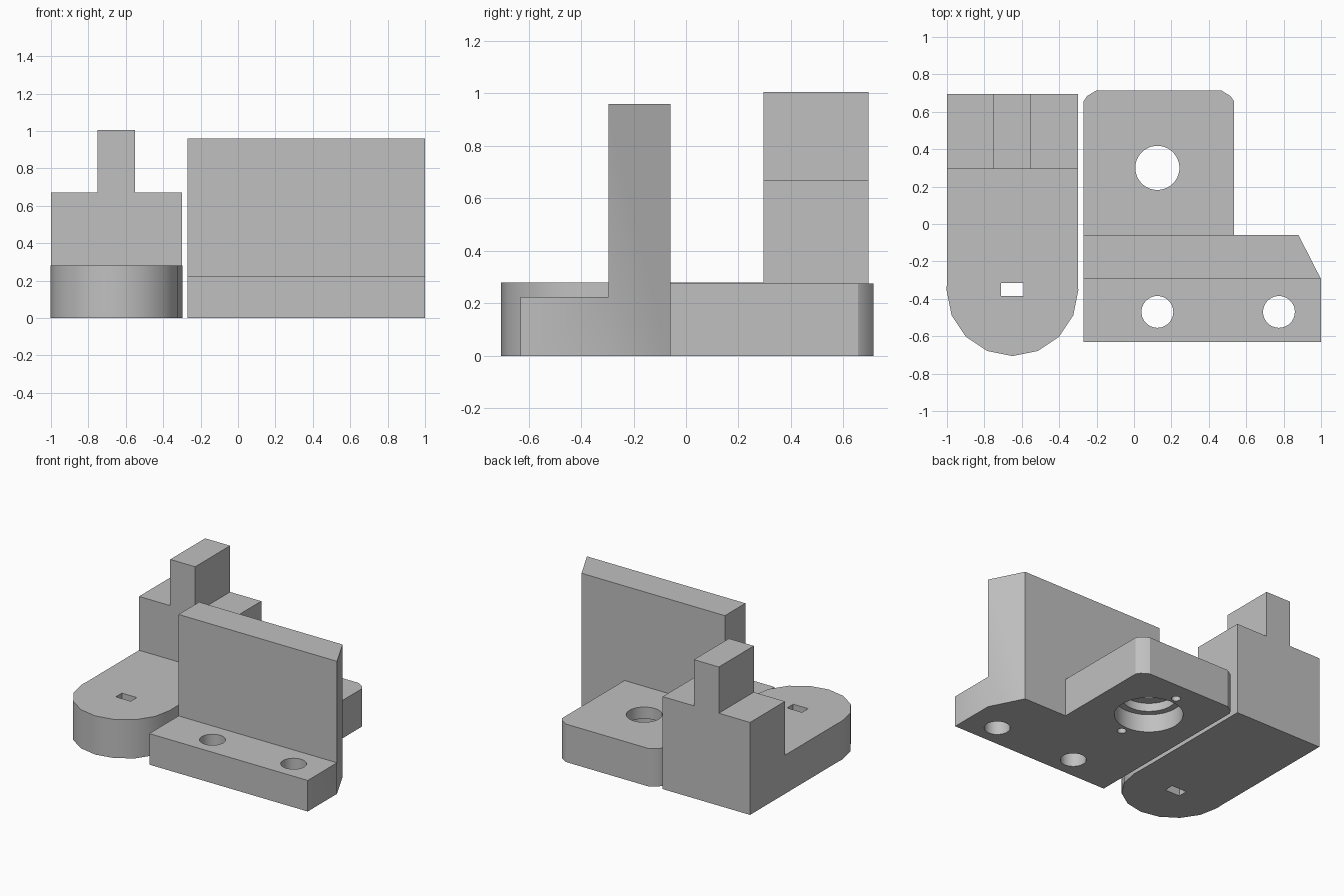
import bpy, bmesh, math

cube = bpy.data.objects.get("Cube")
if cube:
    bpy.data.objects.remove(cube, do_unlink=True)

grey = bpy.data.materials.new("plain grey")
grey.use_nodes = True
colour = (0.53, 0.53, 0.53, 1)
grey.diffuse_color = colour
grey.node_tree.nodes["Principled BSDF"].inputs["Base Color"].default_value = colour


def prism(name, outline, z0, z1):
    """Extrude a counter-clockwise xy outline from z0 to z1."""
    bm = bmesh.new()
    base = bm.faces.new([bm.verts.new((x, y, z0)) for x, y in outline])
    top = bmesh.ops.extrude_face_region(bm, geom=[base])["geom"]
    verts = [v for v in top if isinstance(v, bmesh.types.BMVert)]
    bmesh.ops.translate(bm, verts=verts, vec=(0, 0, z1 - z0))
    bmesh.ops.recalc_face_normals(bm, faces=bm.faces)
    mesh = bpy.data.meshes.new(name)
    bm.to_mesh(mesh)
    bm.free()
    mesh.materials.append(grey)
    ob = bpy.data.objects.new(name, mesh)
    bpy.context.collection.objects.link(ob)
    return ob


def box(name, x0, x1, y0, y1, z0, z1):
    return prism(name, [(x0, y0), (x1, y0), (x1, y1), (x0, y1)], z0, z1)


def cylinder(name, x, y, r, z0, z1, sides=40):
    ring = [(x + r * math.cos(math.tau * i / sides),
             y + r * math.sin(math.tau * i / sides)) for i in range(sides)]
    return prism(name, ring, z0, z1)


def combine(ob, other, operation):
    """Apply a boolean and discard the second solid."""
    other.hide_render = True
    mod = ob.modifiers.new("join", "BOOLEAN")
    mod.operation, mod.object, mod.solver = operation, other, "EXACT"
    bpy.context.view_layer.objects.active = ob
    bpy.ops.object.modifier_apply(modifier=mod.name)
    bpy.data.objects.remove(other, do_unlink=True)


def finish(ob):
    bpy.ops.object.select_all(action="DESELECT")
    ob.select_set(True)
    bpy.context.view_layer.objects.active = ob
    bpy.ops.object.shade_smooth_by_angle(angle=math.radians(30))


# Round-nosed slider: base, rear block and post
MID, HALF = -0.65, 0.352
nose = [(MID + HALF * math.cos(a), -0.354 + HALF * math.sin(a))
        for a in (math.pi + math.pi * i / 8 for i in range(9))]
slider = prism("slider", nose + [(-0.3, -0.2), (-0.3, 0.695), (-1, 0.695), (-1, -0.3)], 0, 0.28)
combine(slider, box("rear_block", -1, -0.3, 0.295, 0.695, 0.1, 0.67), "UNION")
combine(slider, box("post", -0.75, -0.55, 0.295, 0.695, 0.2, 1.005), "UNION")
combine(slider, box("slot_cutter", -0.71, -0.59, -0.385, -0.315, -0.1, 0.5), "DIFFERENCE")
finish(slider)

# Bracket: upright wall, front flange and rear plate
bracket = prism("bracket", [(-0.27, -0.295), (1, -0.295), (0.88, -0.06), (-0.27, -0.06)], 0, 0.96)
combine(bracket, box("flange", -0.27, 1, -0.63, -0.295, 0, 0.225), "UNION")
plate = prism("plate", [(-0.27, -0.06), (0.535, -0.06), (0.535, 0.655), (0.517, 0.683),
                        (0.465, 0.715), (-0.2, 0.715), (-0.252, 0.683), (-0.27, 0.655)],
              0, 0.275)
combine(bracket, plate, "UNION")

# Flange holes, stepped bore and the two blind holes beside it
for x in (0.125, 0.775):
    combine(bracket, cylinder("hole_cutter", x, -0.47, 0.085, -0.1, 0.4), "DIFFERENCE")
BORE_X, BORE_Y = 0.125, 0.3
for r, top in ((0.225, 0.13), (0.18, 0.19), (0.118, 0.5)):
    combine(bracket, cylinder("bore_cutter", BORE_X, BORE_Y, r, -0.1, top), "DIFFERENCE")
for side in (-1, 1):
    combine(bracket, cylinder("pin_cutter", BORE_X, BORE_Y + side * 0.276, 0.03, -0.1, 0.12, 20),
            "DIFFERENCE")
finish(bracket)
